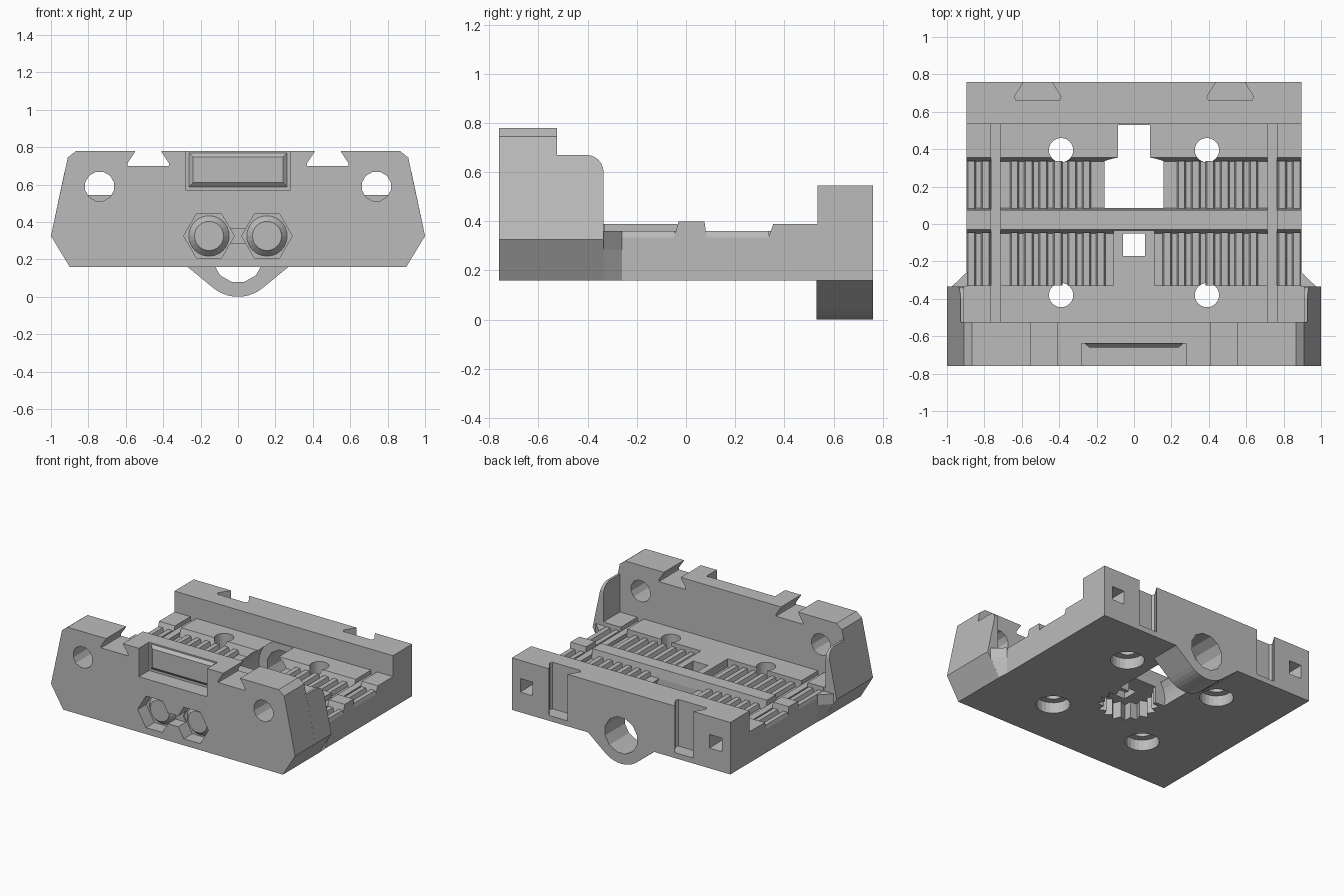
import bpy, bmesh
from math import sin, cos, pi, radians
from mathutils import Vector

if "Cube" in bpy.data.objects:
    bpy.data.objects.remove(bpy.data.objects["Cube"], do_unlink=True)

grey = bpy.data.materials.new("light grey plastic")
grey.use_nodes = True
grey.diffuse_color = (0.5, 0.5, 0.5, 1)
grey.node_tree.nodes["Principled BSDF"].inputs["Base Color"].default_value = (0.5, 0.5, 0.5, 1)


def place(axis, p, d):
    """Turn a profile point and a depth into a position."""
    return {"x": (d, p[0], p[1]), "y": (p[0], d, p[1]), "z": (p[0], p[1], d)}[axis]


def prism(name, axis, start, end, *profiles, end_profile=None):
    """Extrude one or more closed profiles along an axis, optionally tapering."""
    bm = bmesh.new()
    for pts in profiles:
        a = [bm.verts.new(place(axis, p, start)) for p in pts]
        b = [bm.verts.new(place(axis, p, end)) for p in (end_profile or pts)]
        bm.faces.new(a)
        bm.faces.new(b[::-1])
        for i in range(len(a)):
            j = (i + 1) % len(a)
            bm.faces.new((a[j], a[i], b[i], b[j]))
    bmesh.ops.recalc_face_normals(bm, faces=bm.faces)
    mesh = bpy.data.meshes.new(name)
    bm.to_mesh(mesh)
    bm.free()
    mesh.materials.append(grey)
    obj = bpy.data.objects.new(name, mesh)
    bpy.context.collection.objects.link(obj)
    return obj


def rect(x0, x1, y0, y1):
    return [(x0, y0), (x1, y0), (x1, y1), (x0, y1)]


def ring(cx, cy, r, n, turn=0.0):
    return [(cx + r * cos(turn + 2 * pi * i / n), cy + r * sin(turn + 2 * pi * i / n)) for i in range(n)]


def mirror(pts):
    return [(-x, y) for x, y in pts][::-1]


def cut(target, cutters):
    """Subtract every cutter, bake the result and discard the cutters."""
    for c in cutters:
        c.hide_render = True
        m = target.modifiers.new("cut", "BOOLEAN")
        m.operation, m.solver, m.object = "DIFFERENCE", "EXACT", c
    deps = bpy.context.evaluated_depsgraph_get()
    baked = bpy.data.meshes.new_from_object(target.evaluated_get(deps))
    target.modifiers.clear()
    target.data = baked
    for c in cutters:
        bpy.data.objects.remove(c, do_unlink=True)


# Stepped base with the two belt recesses, centre bar and rear wall
W = 0.895
base = prism("base_and_rear_wall", "x", -W, W, [
    (-0.525, 0.16), (0.76, 0.16), (0.76, 0.545), (0.535, 0.545), (0.535, 0.39),
    (0.355, 0.39), (0.335, 0.33), (0.085, 0.33), (0.075, 0.40), (-0.03, 0.40),
    (-0.05, 0.33), (-0.33, 0.33), (-0.33, 0.39), (-0.525, 0.39)])

cutters = [
    prism("bearing_channel", "y", 0.085, 0.53, ring(0, 0.21, 0.2, 32)),
    prism("rod_hole", "y", 0.5, 0.9, ring(0, 0.21, 0.135, 12, pi / 12)),
    prism("centre_hole", "z", 0, 0.6, rect(-0.06, 0.06, -0.17, -0.05)),
    prism("gear_pocket", "z", 0, 0.28,
          [(r * cos(i * pi / 16), -0.06 + r * sin(i * pi / 16))
           for i in range(32) for r in [0.21 if i % 2 else 0.165]]),
]
for s in (-1, 1):
    # Long grooves, screw holes with counterbores
    cutters.append(prism("groove", "z", 0.36, 0.42, rect(s * 0.74 - 0.025, s * 0.74 + 0.025, -0.6, 0.535)))
    for y in (-0.38, 0.395):
        cutters.append(prism("screw_hole", "z", 0, 0.6, ring(s * 0.39, y, 0.065, 24)))
        cutters.append(prism("counterbore", "z", 0, 0.24, ring(s * 0.39, y, 0.115, 24)))
    # Upright dovetail slots and tapered square sockets in the rear wall
    slot = [(-0.07, 0.8), (-0.075, 0.76), (-0.125, 0.68), (-0.115, 0.66),
            (0.115, 0.66), (0.125, 0.68), (0.075, 0.76), (0.07, 0.8)]
    cutters.append(prism("dovetail", "z", 0.2, 0.7, [(x + s * 0.515, y) for x, y in slot]))
    cutters.append(prism("socket", "y", 0.62, 0.78, ring(s * 0.775, 0.36, 0.045, 4, pi / 4),
                         end_profile=ring(s * 0.775, 0.36, 0.075, 4, pi / 4)))
cut(base, cutters)

# Rounded lug hanging under the rear wall
arc = [(0.21 * sin(radians(a)), 0.21 - 0.21 * cos(radians(a))) for a in range(-40, 41, 8)]
lug = prism("rear_lug", "y", 0.53, 0.76, [(-0.27, 0.16)] + arc + [(0.27, 0.16)])
cut(lug, [prism("rod_hole", "y", 0.4, 0.9, ring(0, 0.21, 0.135, 12, pi / 12))])

# Front wall with a six-sided outline and chamfered top corners
half = [(0.9, 0.16), (1.0, 0.325), (0.91, 0.745), (0.865, 0.78)]
wall = prism("front_wall", "y", -0.76, -0.525, half + mirror(half))
cutters = [
    prism("window", "y", -0.9, -0.64, rect(-0.28, 0.28, 0.57, 0.9)),
    prism("nut_link", "y", -0.9, -0.67, rect(-0.08, 0.08, 0.285, 0.365)),
]
for s in (-1, 1):
    notch = [(-0.065, 0.82), (-0.07, 0.775), (-0.11, 0.715), (-0.11, 0.70),
             (0.11, 0.70), (0.11, 0.715), (0.07, 0.775), (0.065, 0.82)]
    cutters.append(prism("top_dovetail", "y", -0.9, -0.4, [(x + s * 0.48, z) for x, z in notch]))
    cutters.append(prism("rod_bore", "y", -0.9, -0.4, ring(s * 0.74, 0.59, 0.08, 12, pi / 12)))
    cutters.append(prism("nut_pocket", "y", -0.9, -0.66, ring(s * 0.155, 0.325, 0.135, 6)))
cut(wall, cutters)

# Bevelled panel in the window, and round bosses in the nut pockets
prism("window_panel", "y", -0.638, -0.66, rect(-0.265, 0.265, 0.585, 0.772),
      end_profile=rect(-0.24, 0.24, 0.61, 0.748))
for s, side in ((-1, "right"), (1, "left")):
    prism(side + "_boss", "y", -0.658, -0.695, ring(s * 0.155, 0.325, 0.11, 24),
          end_profile=ring(s * 0.155, 0.325, 0.078, 24))

    # Side cheek: sloping outer face, rounded rear top corner
    outline = [(0.89, 0.16), (0.9, 0.16), (1.0, 0.325), (0.927, 0.67), (0.91, 0.67), (0.91, 0.39), (0.89, 0.39)]
    cheek = prism(side + "_cheek", "y", -0.525, -0.335, [(s * x, z) for x, z in outline])
    corner = [(-0.405 + 0.07 * cos(radians(a)), 0.6 + 0.07 * sin(radians(a))) for a in range(0, 91, 15)]
    cut(cheek, [prism("corner", "x", s * 0.8, s * 1.1, corner + [(-0.405, 0.75), (-0.25, 0.75), (-0.25, 0.6)])])

    # Wedge that fades the cheek into the base
    prism(side + "_wedge", "y", -0.335, -0.26,
          [(s * x, z) for x, z in ((0.89, 0.16), (0.9, 0.16), (0.975, 0.285), (0.975, 0.36), (0.89, 0.36))],
          end_profile=[(s * x, z) for x, z in ((0.89, 0.16), (0.896, 0.16), (0.896, 0.285), (0.896, 0.36), (0.89, 0.36))])

    # Smooth strip across the belt recesses
    for row, y0, y1 in (("front", -0.33, -0.04), ("rear", 0.08, 0.345)):
        prism(f"{side}_{row}_strip", "z", 0.325, 0.36, rect(s * 0.74 - 0.025, s * 0.74 + 0.025, y0, y1))

# Raised guide around the centre hole
guide = prism("centre_guide", "z", 0.32, 0.39, rect(-0.11, 0.11, -0.335, -0.035))
cut(guide, [prism("guide_hole", "z", 0, 0.6, rect(-0.06, 0.06, -0.17, -0.05))])

# Rows of belt teeth
PITCH = 0.077
for row, y0, y1, inner in (("front", -0.33, -0.045, 0.15), ("rear", 0.082, 0.338, 0.2)):
    teeth = []
    x = W - 0.025
    while x > inner:
        tooth = [(x - 0.025, 0.325), (x - 0.025, 0.335), (x - 0.017, 0.36),
                 (x + 0.017, 0.36), (x + 0.025, 0.335), (x + 0.025, 0.325)]
        if abs(x - 0.74) > 0.05:
            teeth += [tooth, mirror(tooth)]
        x -= PITCH
    prism(row + "_belt_teeth", "y", y0, y1, *teeth)
